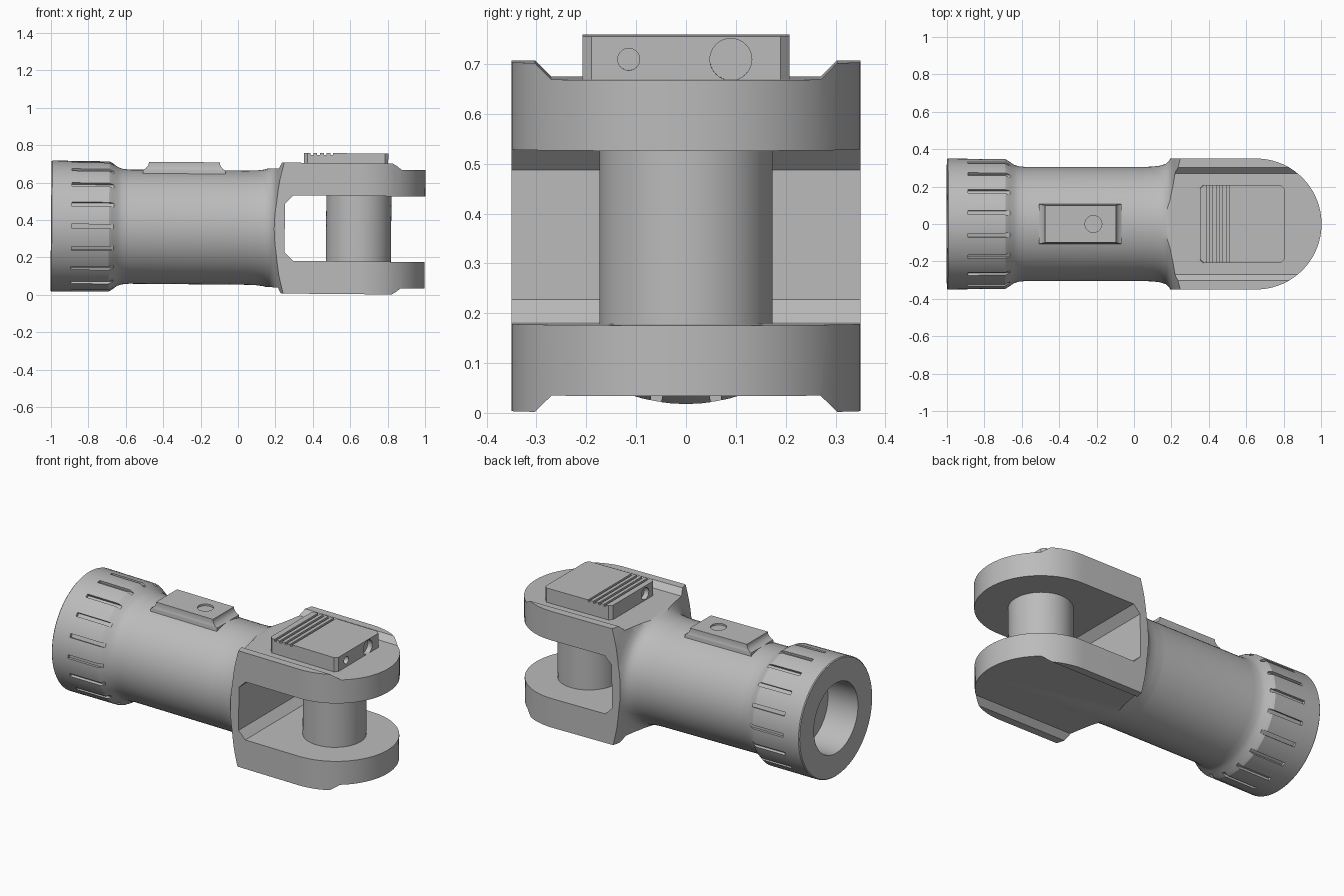
import bpy, bmesh, math
from mathutils import Matrix, Vector

if "Cube" in bpy.data.objects:
    bpy.data.objects.remove(bpy.data.objects["Cube"], do_unlink=True)

grey = bpy.data.materials.new("plain grey")
grey.use_nodes = True
grey.diffuse_color = (0.5, 0.5, 0.5, 1)
grey.node_tree.nodes["Principled BSDF"].inputs["Base Color"].default_value = (0.5, 0.5, 0.5, 1)

parts = []


def make(name, bm, part=True):
    bmesh.ops.recalc_face_normals(bm, faces=bm.faces)
    mesh = bpy.data.meshes.new(name)
    bm.to_mesh(mesh)
    bm.free()
    ob = bpy.data.objects.new(name, mesh)
    bpy.context.collection.objects.link(ob)
    mesh.materials.append(grey)
    if part:
        parts.append(ob)
    return ob


def revolve(name, profile, part=True, steps=72):
    """Spin (x, radius) points about the x axis."""
    bm = bmesh.new()
    vs = [bm.verts.new((x, 0, r)) for x, r in profile]
    edges = [bm.edges.new(pair) for pair in zip(vs, vs[1:])]
    bmesh.ops.spin(bm, geom=vs + edges, cent=(0, 0, 0), axis=(1, 0, 0),
                   angle=math.tau, steps=steps)
    bmesh.ops.remove_doubles(bm, verts=bm.verts, dist=1e-5)
    return make(name, bm, part)


def prism(name, points, axis, lo, hi, part=True):
    """Extrude a 2D outline along the named axis."""
    place = {"x": lambda a, b, t: (t, a, b), "y": lambda a, b, t: (a, t, b),
             "z": lambda a, b, t: (a, b, t)}[axis]
    bm = bmesh.new()
    face = bm.faces.new([bm.verts.new(place(a, b, lo)) for a, b in points])
    top = bmesh.ops.extrude_face_region(bm, geom=[face])["geom"]
    shift = Vector(place(0, 0, hi - lo))
    bmesh.ops.translate(bm, vec=shift, verts=[v for v in top if isinstance(v, bmesh.types.BMVert)])
    return make(name, bm, part)


def rect(x0, x1, y0, y1):
    return [(x0, y0), (x1, y0), (x1, y1), (x0, y1)]


def disc(cx, cy, r, n=32):
    return [(cx + r * math.cos(math.tau * i / n), cy + r * math.sin(math.tau * i / n))
            for i in range(n)]


def cut(ob, cutter, mode="DIFFERENCE"):
    mod = ob.modifiers.new("cut", "BOOLEAN")
    mod.operation, mod.solver, mod.object = mode, "EXACT", cutter
    bpy.context.view_layer.objects.active = ob
    bpy.ops.object.modifier_apply(modifier=mod.name)
    bpy.data.objects.remove(cutter, do_unlink=True)


# Barrel with end collar and blind bore
barrel = revolve("barrel", [
    (-0.8, 0), (-0.8, 0.21), (-1, 0.21), (-1, 0.345), (-0.995, 0.35), (-0.69, 0.348),
    (-0.67, 0.337), (-0.645, 0.318), (-0.62, 0.309), (-0.58, 0.305), (0.05, 0.305), (0.05, 0)])

# Grip slits around the collar
bm = bmesh.new()
for i in range(18):
    turn = Matrix.Rotation(math.radians(20 * i), 4, "X")
    bmesh.ops.create_cube(bm, size=1, matrix=turn @ Matrix.Translation((-0.765, 0, 0))
                          @ Matrix.Translation((0, 0.353, 0)) @ Matrix.Diagonal((0.25, 0.04, 0.022, 1)))
# Turned by quarter circles, the slits start on the side
cut(barrel, make("slit_cutter", bm, False))

# Forked yoke: rounded outline trimmed by the barrel's flare
nose = [(0.65 + 0.35 * math.cos(a), 0.35 * math.sin(a))
        for a in (math.radians(-90 + 5 * i) for i in range(37))]
yoke = prism("yoke", [(0, -0.35)] + nose + [(0, 0.35)], "z", -0.35, 0.35)
flare = revolve("flare", [
    (0.05, 0), (0.05, 0.305), (0.1, 0.307), (0.14, 0.312), (0.17, 0.322), (0.19, 0.342),
    (0.205, 0.375), (0.22, 0.43), (0.25, 0.51), (1.2, 0.6), (1.2, 0)], False)
cut(yoke, flare, "INTERSECT")
slot = [(0.25, -0.13), (0.295, -0.175), (1.2, -0.175), (1.2, 0.175), (0.295, 0.175), (0.25, 0.13)]
cut(yoke, prism("slot_cutter", slot, "y", -0.6, 0.6, False))
for s in (1, -1):
    channel = [(-0.27, 0.317 * s), (0.27, 0.317 * s), (0.333, 0.38 * s), (-0.333, 0.38 * s)]
    cut(yoke, prism("channel_cutter", channel, "x", 0.0, 1.2, False))

# Cross pin between the fork arms
prism("pin", disc(0.645, 0, 0.174, 64), "z", -0.18, 0.18)

# Top block with ribs and end holes
c = 0.018
x0, x1, w = 0.35, 0.8, 0.208
block = prism("top_block", [
    (x0 + c, -w), (x1 - c, -w), (x1, c - w), (x1, w - c),
    (x1 - c, w), (x0 + c, w), (x0, w - c), (x0, c - w)], "z", 0.31, 0.403)
for i in range(4):
    gx = 0.385 + 0.035 * i
    cut(block, prism("rib_cutter", rect(gx, gx + 0.014, -0.3, 0.3), "z", 0.392, 0.5, False))
for y, r, lo, hi in ((-0.115, 0.022, 0.77, 0.9), (0.09, 0.042, 0.77, 0.9), (-0.115, 0.035, 0.3, 0.38)):
    cut(block, prism("hole_cutter", disc(y, 0.357, r), "x", lo, hi, False))

# Raised button pad with curved skirt and a dimple
bm = bmesh.new()
rings = []
for z, grow in ((0.25, 0.035), (0.305, 0.03), (0.312, 0.017), (0.325, 0.006), (0.338, 0), (0.348, 0)):
    rings.append([bm.verts.new((x, y, z)) for x, y in
                  rect(-0.48 - grow, -0.1 + grow, -0.1 - grow * 0.2, 0.1 + grow * 0.2)])
for a, b in zip(rings, rings[1:]):
    for i in range(4):
        j = (i + 1) % 4
        bm.faces.new((a[i], a[j], b[j], b[i]))
bm.faces.new(rings[0])
bm.faces.new(rings[-1])
pad = make("button_pad", bm)
cut(pad, prism("dimple_cutter", disc(-0.22, 0, 0.045), "z", 0.338, 0.5, False))

# Smooth shading and the slight pitch of the whole assembly
for ob in parts:
    bpy.ops.object.select_all(action="DESELECT")
    ob.select_set(True)
    bpy.context.view_layer.objects.active = ob
    bpy.ops.object.shade_smooth_by_angle(angle=math.radians(28))
    ob.location.z = 0.3595
    ob.rotation_euler.y = 0.009
